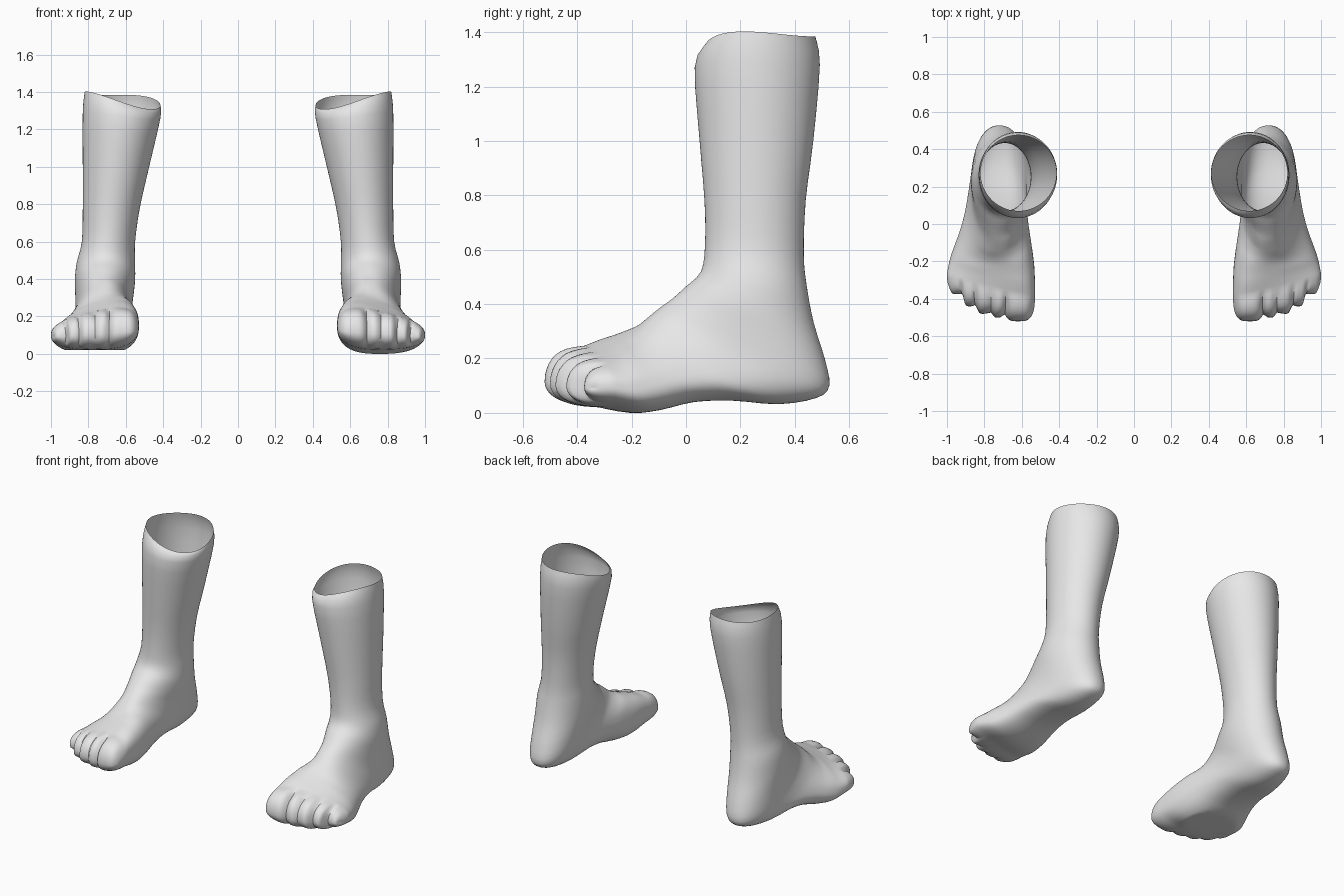
import bpy, bmesh, math

if "Cube" in bpy.data.objects:
    bpy.data.objects.remove(bpy.data.objects["Cube"])

SEG = 128      # points around each cross-section
SUB = 3        # smooth steps between sections

skin = bpy.data.materials.new("grey_skin")
skin.diffuse_color = (0.8, 0.8, 0.8, 1)
skin.use_nodes = True
skin.node_tree.nodes["Principled BSDF"].inputs["Base Color"].default_value = skin.diffuse_color

# Leg sections: front y, z, back y, z, inner x, outer x, sideways tilt
LEG = [
    (.07, 1.345, .475, 1.385, .415, .82, .07),
    (.032, 1.27, .492, 1.28, .415, .83, .03),
    (.05, 1.0, .468, 1.0, .475, .83, 0),
    (.068, .78, .44, .78, .525, .83, 0),
    (.07, .62, .433, .58, .55, .835, 0),
    (.055, .52, .445, .46, .55, .862, 0),
    (.0, .465, .47, .33, .55, .872, 0),
]
# Foot sections: instep y, z, sole y, z, inner x, outer x, tilt, squareness, skew
FOOT = [
    (-.05, .42, .51, .2, .56, .87, 0, 2.1, 0),
    (-.09, .39, .527, .1, .57, .87, -.02, 2.2, 0),
    (-.12, .365, .48, .055, .575, .875, -.03, 2.3, 0),
    (-.15, .338, .34, .032, .575, .89, -.04, 2.3, 0),
    (-.18, .31, .17, .045, .565, .91, -.05, 2.3, .01),
    (-.21, .288, .03, .04, .55, .935, -.06, 2.4, .02),
    (-.25, .268, -.1, .01, .535, .965, -.06, 2.5, .035),
    (-.29, .25, -.2, .0, .53, .985, -.06, 2.6, .05),
    (-.34, .23, -.31, .02, .53, 1.0, -.05, 2.6, .06),
]
# Toes: dividing x positions and tip y positions
TOE_EDGE = [.53, .69, .77, .85, .925, 1.0]
TOE_TIP = [-.52, -.5, -.48, -.44, -.375]


def spow(v, e):
    return math.copysign(abs(v) ** e, v)


def smooth_rows(rows):
    """Catmull-Rom interpolation between sections."""
    out = []
    for i in range(len(rows) - 1):
        quad = [rows[max(i - 1, 0)], rows[i], rows[i + 1], rows[min(i + 2, len(rows) - 1)]]
        for k in range(SUB):
            t = k / SUB
            out.append([.5 * (2 * b + (c - a) * t + (2 * a - 5 * b + 4 * c - d) * t * t
                              + (3 * b - a - 3 * c + d) * t ** 3)
                        for a, b, c, d in zip(*quad)])
    out.append(rows[-1])
    return out


def section(row):
    """One rounded ring spanning from the front/top point to the back/bottom point."""
    ya, za, yb, zb, xi, xo, tilt, n, skew = row
    pts = []
    for k in range(SEG):
        a = 2 * math.pi * k / SEG
        u, v = spow(math.cos(a), 2 / n), spow(math.sin(a), 2 / n)
        pts.append(((xi + xo) / 2 + (xo - xi) / 2 * u,
                    (ya + yb) / 2 + (ya - yb) / 2 * v + skew * u,
                    (za + zb) / 2 + (za - zb) / 2 * v + tilt * u * (.5 + .5 * v)))
    return pts


def toe_at(x):
    """Tip y and groove strength (0 on a toe, 1 between toes) at x."""
    i = 0
    while i < 4 and x > TOE_EDGE[i + 1]:
        i += 1
    lo, hi = TOE_EDGE[i], TOE_EDGE[i + 1]
    g = min(1, abs((2 * x - lo - hi) / (hi - lo))) ** 4
    # tips meet halfway at shared edges
    j = min(4, i + 1) if 2 * x > lo + hi else max(0, i - 1)
    tip = TOE_TIP[i] + (TOE_TIP[j] - TOE_TIP[i]) * .5 * g
    return tip + .035 * g, g


def toe_section(base, s):
    """Push the last foot ring forward into five rounded toes."""
    pts = []
    height = (1 - s ** 3.5) ** .5 * (1 - .12 * s)
    for x, y, z in base:
        front, g = toe_at(x)
        mid = .12 - .03 * (x - .53) / .47
        h = (z - mid) * height
        if h > 0:
            h *= 1 - .28 * g * min(1, 2 * s)
        pts.append((.765 + (x - .765) * (1 - .06 * s ** 3), y + (front - y) * s, mid + h))
    return pts


def build_foot(name, side, floor):
    rows = [r + (2.0, 0.0) for r in LEG] + FOOT
    rings = [section(r) for r in smooth_rows(rows)]
    base = rings[-1]
    rings += [toe_section(base, s) for s in (.15, .3, .45, .6, .72, .82, .9, .95, .985, 1)]
    bm = bmesh.new()
    loops = [[bm.verts.new((side * x, y, max(z, floor))) for x, y, z in r] for r in rings]
    for a, b in zip(loops, loops[1:]):
        for k in range(SEG):
            m = (k + 1) % SEG
            bm.faces.new((a[k], a[m], b[m], b[k]))
    # close the toe tips, leave the top of the leg open
    bmesh.ops.remove_doubles(bm, verts=bm.verts[:], dist=.0004)
    bmesh.ops.recalc_face_normals(bm, faces=bm.faces[:])
    # outward check on the back of the calf
    bm.faces.ensure_lookup_table()
    calf = max((f for f in bm.faces if f.calc_center_median().z > .6),
               key=lambda f: f.calc_center_median().y)
    if calf.normal.y < 0:
        bmesh.ops.reverse_faces(bm, faces=bm.faces[:])
    mesh = bpy.data.meshes.new(name)
    bm.to_mesh(mesh)
    bm.free()
    mesh.materials.append(skin)
    obj = bpy.data.objects.new(name, mesh)
    bpy.context.collection.objects.link(obj)
    bpy.context.view_layer.objects.active = obj
    obj.select_set(True)
    bpy.ops.object.shade_smooth_by_angle(angle=math.radians(50))
    obj.select_set(False)


build_foot("left_foot", 1, 0.0)
build_foot("right_foot", -1, 0.02)
